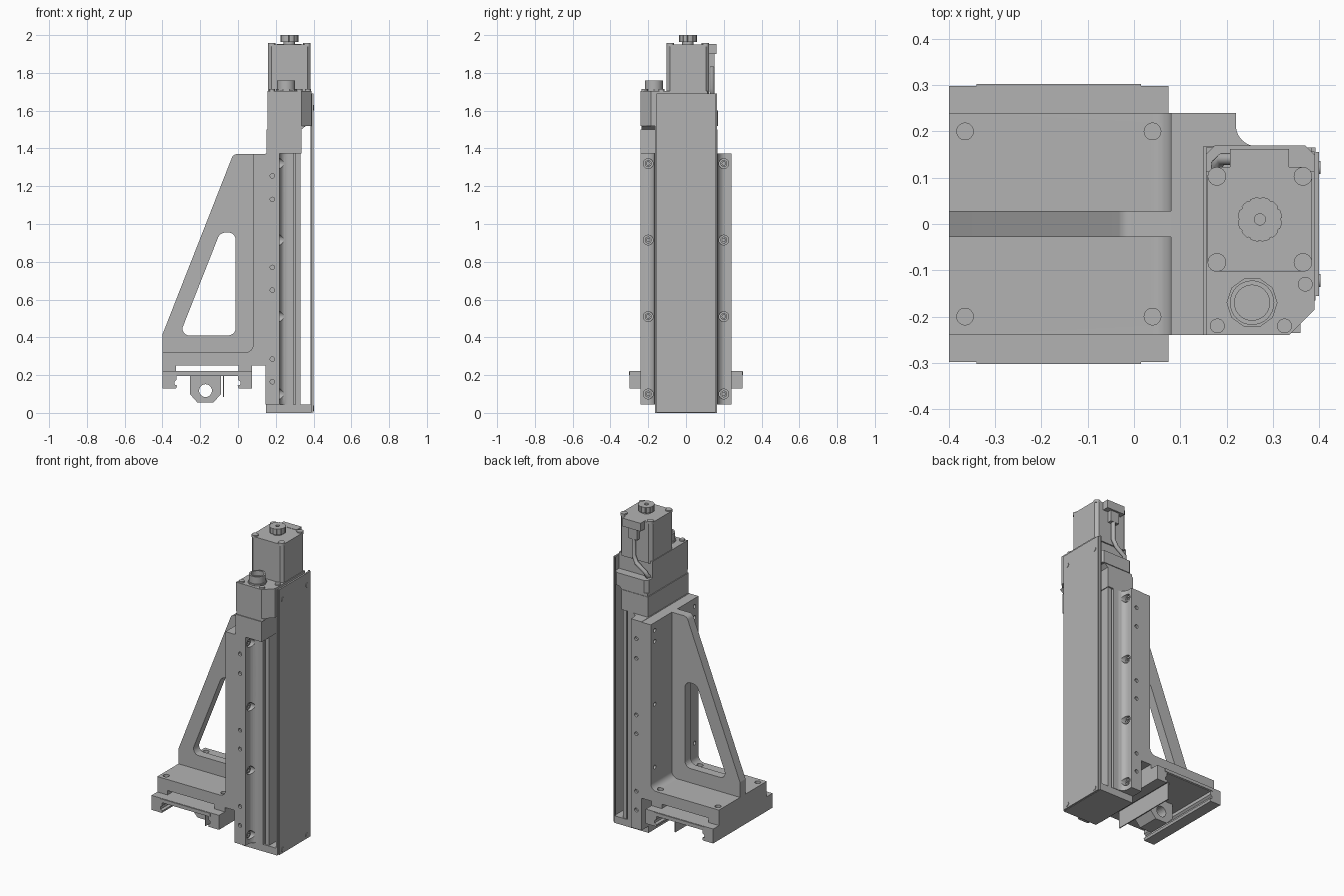
import bpy, bmesh, math
from mathutils import Vector

cube = bpy.data.objects.get("Cube")
if cube:
    bpy.data.objects.remove(cube, do_unlink=True)

GREY = (0.45, 0.45, 0.45, 1)
metal = bpy.data.materials.new("machined grey")
metal.use_nodes = True
metal.diffuse_color = GREY
metal.node_tree.nodes["Principled BSDF"].inputs["Base Color"].default_value = GREY


def place(axis, u, v, w):
    """Profile point (u, v) at depth w along an axis."""
    return {"x": (w, u, v), "y": (u, w, v), "z": (u, v, w)}[axis]


def add_prism(bm, pts, axis, a, b):
    lo = [bm.verts.new(place(axis, u, v, a)) for u, v in pts]
    hi = [bm.verts.new(place(axis, u, v, b)) for u, v in pts]
    bm.faces.new(lo)
    bm.faces.new(hi)
    for i in range(len(pts)):
        j = (i + 1) % len(pts)
        bm.faces.new((lo[i], lo[j], hi[j], hi[i]))


def rect(u0, u1, v0, v1):
    return [(u0, v0), (u1, v0), (u1, v1), (u0, v1)]


def circle(u, v, r, n=24):
    return [(u + r * math.cos(math.tau * i / n), v + r * math.sin(math.tau * i / n))
            for i in range(n)]


def rounded(corners, steps=8):
    """Polygon whose (u, v, radius) corners are filleted."""
    out = []
    for i, (u, v, r) in enumerate(corners):
        p = Vector((u, v))
        if r == 0:
            out.append((u, v))
            continue
        d1 = (Vector(corners[i - 1][:2]) - p).normalized()
        d2 = (Vector(corners[(i + 1) % len(corners)][:2]) - p).normalized()
        half = d1.angle(d2) / 2
        c = p + (d1 + d2).normalized() * r / math.sin(half)
        a = p + d1 * r / math.tan(half) - c
        b = p + d2 * r / math.tan(half) - c
        for k in range(steps + 1):
            out.append(tuple(c + a.lerp(b, k / steps).normalized() * r))
    return out


def build(name, prisms, smooth=True):
    bm = bmesh.new()
    for prism in prisms:
        add_prism(bm, *prism)
    bmesh.ops.recalc_face_normals(bm, faces=bm.faces)
    mesh = bpy.data.meshes.new(name)
    bm.to_mesh(mesh)
    bm.free()
    mesh.materials.append(metal)
    ob = bpy.data.objects.new(name, mesh)
    bpy.context.collection.objects.link(ob)
    if smooth:
        finish(ob)
    return ob


def finish(ob):
    bpy.ops.object.select_all(action="DESELECT")
    ob.select_set(True)
    bpy.context.view_layer.objects.active = ob
    bpy.ops.object.shade_smooth_by_angle(angle=math.radians(30))


def cut(ob, prisms):
    cutter = build("cutter", prisms, False)
    cutter.hide_render = True
    mod = ob.modifiers.new("cut", "BOOLEAN")
    mod.operation, mod.solver, mod.object = "DIFFERENCE", "EXACT", cutter
    bpy.context.view_layer.objects.active = ob
    bpy.ops.object.modifier_apply(modifier=mod.name)
    bpy.data.objects.remove(cutter, do_unlink=True)
    finish(ob)


def box(name, x0, x1, y0, y1, z0, z1):
    return build(name, [(rect(x0, x1, y0, y1), "z", z0, z1)])


SIDES = (-1, 1)

# Angle bracket with filleted inner corner
bracket = build("angle_bracket", [(rounded([
    (-0.4, 0.25, 0), (0.145, 0.25, 0), (0.145, 1.37, 0), (0.08, 1.37, 0),
    (0.08, 0.32, 0.04), (-0.4, 0.32, 0)]), "y", -0.24, 0.24)])
holes = []
for s in SIDES:
    for x in (-0.365, 0.04):
        holes.append((circle(x, s * 0.2, 0.018), "z", 0.27, 0.4))
    for z in (0.45, 0.85, 1.25, 1.32):
        holes.append((circle(s * 0.2, z, 0.012), "x", 0.0, 0.12))
cut(bracket, holes)

# Triangular gusset with a window
gusset = build("gusset", [(rounded([
    (-0.4, 0.3, 0), (0.1, 0.3, 0), (0.1, 1.37, 0), (-0.025, 1.37, 0.03),
    (-0.4, 0.415, 0.02)]), "y", -0.028, 0.028)])
cut(gusset, [(rounded([(-0.31, 0.41, 0.035), (-0.012, 0.41, 0.04),
                       (-0.012, 0.955, 0.04), (-0.095, 0.955, 0.045)]), "y", -0.1, 0.1)])

# Linear rail body: flanges blend into the narrower core
half = rounded([(0.145, 0.24, 0), (0.22, 0.24, 0), (0.22, 0.168, 0.045),
                (0.295, 0.168, 0), (0.295, 0.15, 0), (0.305, 0.15, 0),
                (0.305, 0.16, 0), (0.33, 0.16, 0)])
rail = build("rail_body", [(half + [(x, -y) for x, y in reversed(half)], "z", 0.045, 1.372)])
holes = []
for s in SIDES:
    for z in (0.1, 0.51, 0.915, 1.32):
        holes.append((circle(s * 0.2, z, 0.026), "x", 0.205, 0.3))
    for z in (0.165, 0.285, 0.65, 0.77, 1.13, 1.255):
        holes.append((circle(0.182, z, 0.012, 16), "y", s * 0.225, s * 0.26))
cut(rail, holes)
screws = build("flange_screws", [(circle(s * 0.2, z, 0.018), "x", 0.2, 0.215)
                                 for s in SIDES for z in (0.1, 0.51, 0.915, 1.32)])
cut(screws, [(circle(s * 0.2, z, 0.01, 6), "x", 0.207, 0.23)
             for s in SIDES for z in (0.1, 0.51, 0.915, 1.32)])

# Bottom end cap and cover plate with screws
box("end_cap", 0.148, 0.39, -0.165, 0.165, 0, 0.045)
box("cover_plate", 0.39, 0.4, -0.155, 0.155, 0.002, 1.69)
for s in SIDES:
    box("cover_lip", 0.383, 0.392, s * 0.155, s * 0.165, 0.002, 1.69)
build("cover_screws", [(circle(s * 0.122, z, 0.014, 16), "x", 0.395, 0.403)
                       for s in SIDES for z in (0.025, 1.615)])

# Drive housing above the rail, stepped at the bottom and open at the back
build("housing_lower", [([(0.15, -0.24), (0.335, -0.24), (0.335, 0.168), (0.15, 0.168)],
                         "z", 1.372, 1.5)])
outline = [(0.155, -0.24), (0.335, -0.24), (0.39, -0.185), (0.39, 0.15),
           (0.37, 0.17), (0.175, 0.17), (0.155, 0.15)]
build("housing_ledge", [(outline, "z", 1.52, 1.6)])
build("housing_slope", [([(0.155, 1.5), (0.335, 1.5), (0.36, 1.52), (0.155, 1.52)],
                         "y", -0.235, 0.165)])
build("housing_upper", [([(x, min(y, 0.115)) for x, y in outline[:4]] + [(0.155, 0.115)],
                         "z", 1.6, 1.705)])
build("housing_screws", [(circle(x, y, 0.016, 16), "z", 1.7, 1.715)
                         for x, y in ((0.18, -0.22), (0.325, -0.22), (0.37, -0.13))])

# Round socket on the housing
socket = build("round_socket", [(circle(0.255, -0.17, 0.048, 32), "z", 1.7, 1.76)])
cut(socket, [(circle(0.255, -0.17, 0.038, 32), "z", 1.73, 1.8)])
build("socket_collar", [(circle(0.255, -0.17, 0.055, 10), "z", 1.7, 1.715)])

# Motor, its corner screws and the hand knob
cx, cy = 0.272, 0.01
m, c = 0.113, 0.018
build("motor", [([(cx + sx * a, cy + sy * b) for sx, sy, a, b in (
    (-1, -1, m - c, m), (1, -1, m - c, m), (1, -1, m, m - c), (1, 1, m, m - c),
    (1, 1, m - c, m), (-1, 1, m - c, m), (-1, 1, m, m - c), (-1, -1, m, m - c))],
    "z", 1.69, 1.95)])
build("motor_screws", [(circle(cx + sx * 0.093, cy + sy * 0.093, 0.02), "z", 1.94, 1.957)
                       for sx in SIDES for sy in SIDES])
build("knob_neck", [(circle(cx, cy, 0.03), "z", 1.94, 1.97)])
knob = build("knob", [(circle(cx, cy, 0.048, 40), "z", 1.963, 2.0)])
cut(knob, [(circle(cx, cy, 0.012), "z", 1.98, 2.1)]
    + [(circle(cx + 0.049 * math.cos(k * math.tau / 12),
               cy + 0.049 * math.sin(k * math.tau / 12), 0.004, 8), "z", 1.9, 2.1)
       for k in range(12)])

# Motor plug and cable
box("motor_plug", 0.207, 0.335, 0.11, 0.162, 1.9, 1.952)
box("plug_sleeve", 0.24, 0.3, 0.124, 0.15, 1.83, 1.9)
curve = bpy.data.curves.new("cable", "CURVE")
curve.dimensions = "3D"
curve.bevel_depth = 0.013
spline = curve.splines.new("POLY")
path = [(0.27, 0.137, 1.86), (0.27, 0.137, 1.72), (0.25, 0.14, 1.68),
        (0.19, 0.14, 1.64), (0.18, 0.13, 1.61), (0.18, 0.1, 1.6)]
spline.points.add(len(path) - 1)
for point, co in zip(spline.points, path):
    point.co = (*co, 1)
curve.materials.append(metal)
cable = bpy.data.objects.new("cable", curve)
bpy.context.collection.objects.link(cable)

# Lower slide: table, spacer pads and grooved side legs
box("slide_table", -0.4, 0.075, -0.298, 0.298, 0.195, 0.222)
box("slide_end_strips", -0.34, 0.015, -0.302, 0.302, 0.2, 0.22)
legs, pads = [], []
for s in SIDES:
    legs.append(([(-0.1625 + s * d, z) for d, z in (
        (0.2375, 0.13), (0.2375, 0.2), (0.163, 0.2), (0.163, 0.175), (0.175, 0.165),
        (0.175, 0.15), (0.16, 0.145), (0.165, 0.13))], "y", -0.298, 0.298))
    pads.append((rect(*sorted((-0.1625 + s * 0.2375, -0.1625 + s * 0.165)), 0.22, 0.252),
                 "y", -0.24, 0.24))
build("slide_legs", legs)
build("spacer_pads", pads)

# Drive nut and thin flag under the slide
nut = build("drive_nut", [([(-0.255, 0.2), (-0.255, 0.1), (-0.215, 0.055), (-0.13, 0.055),
                            (-0.09, 0.1), (-0.09, 0.2)], "y", -0.1, 0.04)])
cut(nut, [(circle(-0.172, 0.118, 0.034), "y", -0.2, 0.2)])
box("sensor_flag", -0.079, -0.073, -0.22, 0.22, 0.085, 0.2)
